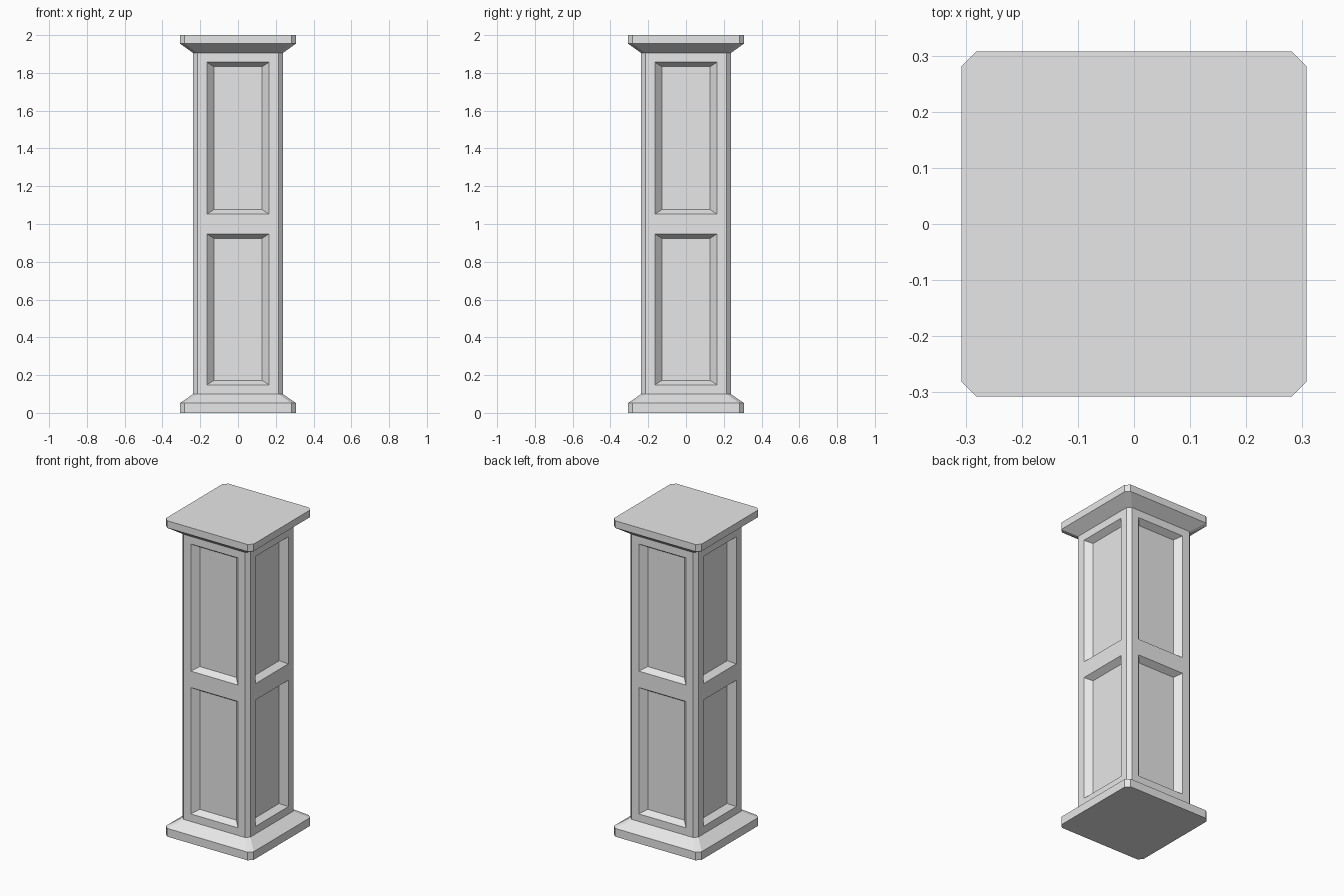
import bpy, bmesh
from mathutils import Vector

cube = bpy.data.objects.get("Cube")
if cube:
    bpy.data.objects.remove(cube)

stone = bpy.data.materials.new("light grey stone")
stone.use_nodes = True
GREY = (0.8, 0.8, 0.8, 1)
stone.diffuse_color = GREY
stone.node_tree.nodes["Principled BSDF"].inputs["Base Color"].default_value = GREY

SHAFT, SLAB = (0.237, 0.022), (0.307, 0.025)   # half width, corner chamfer
PANEL_W, INNER_W, DEPTH, RIM = 0.165, 0.128, 0.038, 0.024
PANELS = [(0.148, 0.948), (1.052, 1.857)]


def loft(rings):
    """Chamfered-square rings joined into a closed solid."""
    bm = bmesh.new()
    loops = []
    for z, (h, c) in rings:
        k = h - c
        outline = [(k, -h), (h, -k), (h, k), (k, h), (-k, h), (-h, k), (-h, -k), (-k, -h)]
        loops.append([bm.verts.new((x, y, z)) for x, y in outline])
    for low, high in zip(loops, loops[1:]):
        for i in range(8):
            j = (i + 1) % 8
            bm.faces.new((low[i], low[j], high[j], high[i]))
    bm.faces.new(loops[0][::-1])
    bm.faces.new(loops[-1])
    return bm


def finish(bm, name):
    bmesh.ops.recalc_face_normals(bm, faces=bm.faces)
    mesh = bpy.data.meshes.new(name)
    bm.to_mesh(mesh)
    bm.free()
    mesh.materials.append(stone)
    bpy.context.collection.objects.link(bpy.data.objects.new(name, mesh))


# Base and cap slabs with sloped mouldings
finish(loft([(0, SLAB), (0.052, SLAB), (0.1, SHAFT)]), "base")
finish(loft([(1.905, SHAFT), (1.955, SLAB), (2, SLAB)]), "cap")

# Shaft, sliced along the panel outlines
bm = loft([(0.1, SHAFT), (1.905, SHAFT)])
cuts = [((0, 0, z), (0, 0, 1)) for panel in PANELS for z in panel]
for s in (-PANEL_W, PANEL_W):
    cuts += [((s, 0, 0), (1, 0, 0)), ((0, s, 0), (0, 1, 0))]
for co, no in cuts:
    bmesh.ops.bisect_plane(bm, geom=bm.verts[:] + bm.edges[:] + bm.faces[:],
                           plane_co=co, plane_no=no)
bm.normal_update()

# Recessed panels with splayed rims on all four sides
targets = []
for f in bm.faces:
    n, c = f.normal, f.calc_center_median()
    along = Vector((-n.y, n.x, 0))
    if max(abs(n.x), abs(n.y)) > 0.99 and abs(c.dot(along)) < 0.01:
        for low, high in PANELS:
            if low < c.z < high:
                targets.append((f, n.copy(), along, c.z))
bmesh.ops.inset_individual(bm, faces=[t[0] for t in targets], thickness=0.01)
for f, n, along, mid in targets:
    low, high = next(p for p in PANELS if p[0] < mid < p[1])
    for v in f.verts:
        side = INNER_W if v.co.dot(along) > 0 else -INNER_W
        z = high - RIM if v.co.z > mid else low + RIM
        v.co = n * (SHAFT[0] - DEPTH) + along * side + Vector((0, 0, z))
finish(bm, "shaft")
